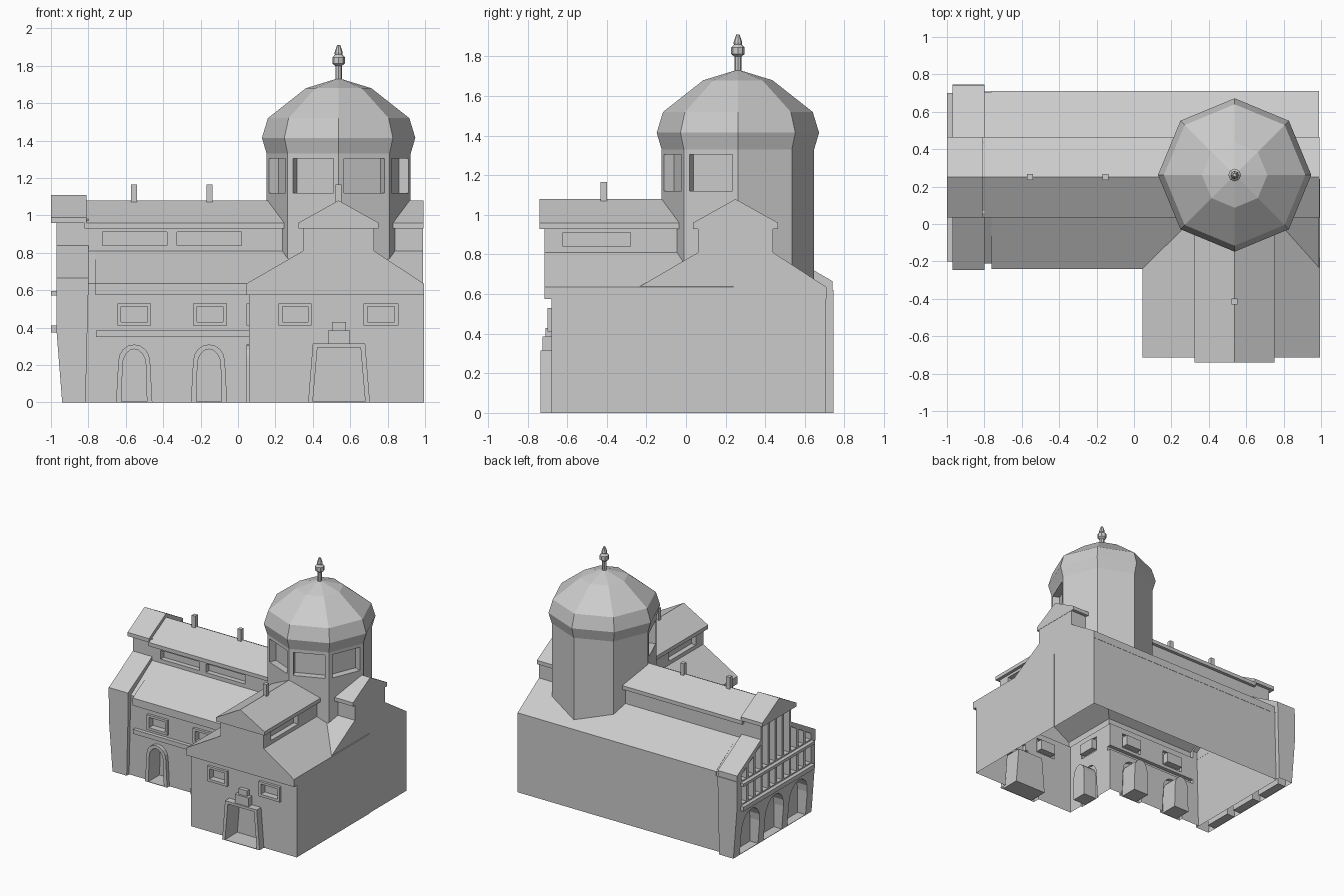
import bpy, bmesh, math
from mathutils import Matrix

cube = bpy.data.objects.get("Cube")
if cube:
    bpy.data.objects.remove(cube)

stone = bpy.data.materials.new("grey stone")
stone.use_nodes = True
stone.diffuse_color = (0.6, 0.6, 0.6, 1)
stone.node_tree.nodes["Principled BSDF"].inputs["Base Color"].default_value = (0.6, 0.6, 0.6, 1)


def finish(name, bm):
    bmesh.ops.recalc_face_normals(bm, faces=bm.faces)
    me = bpy.data.meshes.new(name)
    bm.to_mesh(me)
    bm.free()
    me.materials.append(stone)
    ob = bpy.data.objects.new(name, me)
    bpy.context.scene.collection.objects.link(ob)
    return ob


def prism(name, axis, outline, a, b):
    """Extrude an outline along x (points are y,z) or y (points are x,z)."""
    bm = bmesh.new()
    place = (lambda p, t: (t, p[0], p[1])) if axis == "x" else (lambda p, t: (p[0], t, p[1]))
    near = [bm.verts.new(place(p, a)) for p in outline]
    far = [bm.verts.new(place(p, b)) for p in outline]
    bm.faces.new(near)
    bm.faces.new(far)
    n = len(outline)
    for i in range(n):
        j = (i + 1) % n
        bm.faces.new((near[i], near[j], far[j], far[i]))
    return finish(name, bm)


def box(name, x, y, z):
    return prism(name, "x", [(y[0], z[0]), (y[1], z[0]), (y[1], z[1]), (y[0], z[1])], *x)


def lathe(name, centre, rings, sides=8):
    """Stack of polygon rings (radius, z)."""
    bm = bmesh.new()
    loops = []
    for r, z in rings:
        loops.append([bm.verts.new((centre[0] + r * math.cos(math.tau * i / sides),
                                    centre[1] + r * math.sin(math.tau * i / sides), z))
                      for i in range(sides)])
    for lo, hi in zip(loops, loops[1:]):
        for i in range(sides):
            j = (i + 1) % sides
            bm.faces.new((lo[i], lo[j], hi[j], hi[i]))
    bm.faces.new(loops[0])
    bm.faces.new(loops[-1])
    return finish(name, bm)


def carve(target, added, cutters):
    """Unite added parts, cut recesses, bake, and drop the helpers."""
    for parts, op in ((added, "UNION"), (cutters, "DIFFERENCE")):
        for p in parts:
            p.hide_render = True
            m = target.modifiers.new(p.name, "BOOLEAN")
            m.operation, m.solver, m.object = op, "EXACT", p
    dg = bpy.context.evaluated_depsgraph_get()
    me = bpy.data.meshes.new_from_object(target.evaluated_get(dg))
    target.modifiers.clear()
    target.data = me
    for p in added + cutters:
        bpy.data.objects.remove(p)


def open_base(ob, z):
    bm = bmesh.new()
    bm.from_mesh(ob.data)
    low = [f for f in bm.faces if all(v.co.z < z + 0.001 for v in f.verts)]
    bmesh.ops.delete(bm, geom=low, context="FACES")
    bm.to_mesh(ob.data)
    bm.free()


def aisle_roof(lo, hi, c, dz=0):
    """Lean-to roofs with the raised clerestory wall between them."""
    return [(lo, 0.575), (lo, 0.635 + dz), (c - 0.19, 0.81 + dz), (c - 0.19, 0.95 + dz),
            (c + 0.19, 0.95 + dz), (c + 0.19, 0.81 + dz), (hi, 0.635 + dz), (hi, 0.575)]


def cap(c, dz=0):
    """Top gable roof slab."""
    return [(c - 0.215, 0.93 + dz), (c - 0.215, 0.96 + dz), (c, 1.08 + dz),
            (c + 0.215, 0.96 + dz), (c + 0.215, 0.93 + dz)]


def arch(c, half, base, spring, top, flare=0):
    pts = [(c - half - flare, base)]
    for i in range(9):
        t = math.pi * (1 - i / 8)
        pts.append((c + half * math.cos(t), spring + (top - spring) * math.sin(t)))
    return pts + [(c + half + flare, base)]


MID = 0.25    # ridge line of the nave
TX = 0.5375   # ridge line of the transept
added, cuts = [], []

# Nave: wall, aisle roofs, clerestory, gable roof
body = box("church_body", (-0.82, 0.99), (-0.21, 0.708), (0, 0.6))
added.append(prism("nave_aisles", "x", aisle_roof(-0.24, 0.71, MID), -0.762, 0.99))
added.append(prism("nave_aisles_end", "x", aisle_roof(-0.21, 0.705, MID), -0.82, -0.7))
added.append(prism("nave_roof", "x", cap(MID), -0.82, 0.992))
# Transept
added.append(box("transept_wall", (0.06, 0.995), (-0.68, 0.24), (0, 0.6)))
added.append(prism("transept_aisles", "y", aisle_roof(0.045, 0.995, TX), -0.715, 0.24))
added.append(prism("transept_roof", "y", cap(TX), -0.74, 0.24))
# String course and nave portals
added.append(box("ledge", (-0.76, 0.1), (-0.24, -0.15), (0.35, 0.385)))
for c in (-0.555, -0.155):
    added.append(prism("portal", "y", arch(c, 0.085, 0, 0.22, 0.31, 0.012), -0.24, -0.18))
    cuts.append(prism("portal_hole", "y", arch(c, 0.062, 0.004, 0.2, 0.285, 0.006), -0.3, -0.1))
# Framed windows in the nave and transept fronts
for c, w, y in ((-0.555, 0.09, -0.21), (-0.15, 0.09, -0.21),
                (0.305, 0.088, -0.68), (0.765, 0.093, -0.68)):
    added.append(box("window_frame", (c - w, c + w), (y - 0.02, y + 0.03), (0.41, 0.53)))
    w -= 0.02
    cuts.append(box("window_hole", (c - w, c + w), (y - 0.1, y + 0.03), (0.43, 0.512)))
# Window and portal on the inner side of the transept
added.append(box("side_frame", (0.045, 0.1), (-0.55, -0.37), (0.41, 0.53)))
cuts.append(box("side_hole", (0.0, 0.09), (-0.53, -0.39), (0.43, 0.512)))
added.append(prism("side_portal", "x", arch(-0.46, 0.085, 0, 0.22, 0.31, 0.012), 0.045, 0.1))
cuts.append(prism("side_portal_hole", "x", arch(-0.46, 0.062, 0.004, 0.2, 0.285), 0.0, 0.16))
# Main portal with stepped head
DX = 0.54
added.append(prism("door_case", "y", [(DX - 0.165, 0), (DX - 0.14, 0.315), (DX + 0.14, 0.315),
                                      (DX + 0.165, 0)], -0.735, -0.6))
added.append(box("door_head", (DX - 0.06, DX + 0.06), (-0.725, -0.6), (0.3, 0.385)))
added.append(box("door_crest", (DX - 0.037, DX + 0.037), (-0.71, -0.6), (0.37, 0.43)))
cuts.append(prism("door_hole", "y", [(DX - 0.14, 0.004), (DX - 0.115, 0.295), (DX + 0.115, 0.295),
                                     (DX + 0.14, 0.004)], -0.8, -0.58))
# Clerestory window bands
for a, b in ((-0.725, -0.38), (-0.325, 0.02)):
    cuts.append(box("band", (a, b), (0.0, MID - 0.15), (0.84, 0.91)))
for s in (-1, 1):
    cuts.append(box("band", sorted((TX + s * 0.15, TX + s * 0.25)), (-0.62, -0.28), (0.84, 0.91)))
carve(body, added, cuts)
open_base(body, 0)

# West front: battered wall, raised roofs, galleries
added, cuts = [], []
front = prism("gallery_front", "y", [(-0.94, 0), (-0.97, 0.38), (-0.97, 0.62), (-0.80, 0.62),
                                     (-0.815, 0)], -0.24, 0.745)
added.append(prism("gallery_gable", "x", aisle_roof(-0.245, 0.74, MID, 0.03), -0.97, -0.80))
added.append(prism("gallery_roof", "x", cap(MID, 0.03), -1.0, -0.81))
for z in ((0.375, 0.41), (0.572, 0.595)):
    added.append(box("gallery_ledge", (-1.0, -0.9), (-0.2, 0.7), z))


def gable_line(y):
    d = abs(y - MID)
    return 1.03 - 0.5 * d if d < 0.18 else 0.8 - 0.6 * (d - 0.19)


for i in range(-5, 5):
    a, b = MID + i * 0.09 + 0.012, MID + i * 0.09 + 0.078
    cuts.append(box("low_bay", (-1.1, -0.9), (a, b), (0.42, 0.565)))
    cuts.append(prism("high_bay", "x", [(a, 0.605), (b, 0.605), (b, gable_line(b)),
                                        (a, gable_line(a))], -0.99, -0.9))
for i in (-1, 0, 1):
    cuts.append(prism("arcade", "x", arch(MID + i * 0.3, 0.115, 0.004, 0.19, 0.335), -1.1, -0.87))
carve(front, added, cuts)
open_base(front, 0)

# Octagonal tower with windows on the four front sides
C = (0.538, 0.262)
tower = lathe("tower", C, [(0.385, 0.6), (0.385, 1.35)])
cuts = []
for k in range(4):
    w = box("tower_window", (0.3, 0.45), (-0.117, 0.117), (1.12, 1.305))
    w.data.transform(Matrix.Translation((*C, 0)) @ Matrix.Rotation(-math.pi / 8 * (2 * k + 1), 4, "Z"))
    cuts.append(w)
carve(tower, [], cuts)
open_base(tower, 0.6)
lathe("dome", C, [(0.385, 1.33), (0.41, 1.415), (0.378, 1.52), (0.175, 1.68), (0.012, 1.73)])
lathe("finial", C, [(0.018, 1.71), (0.018, 1.8), (0.034, 1.812), (0.034, 1.845), (0.02, 1.86),
                    (0.022, 1.87), (0.009, 1.91)])

# Ridge chimneys
for x, y in ((-0.557, MID), (-0.152, MID), (TX, -0.415)):
    box("chimney", (x - 0.016, x + 0.016), (y - 0.016, y + 0.016), (1.04, 1.165))
